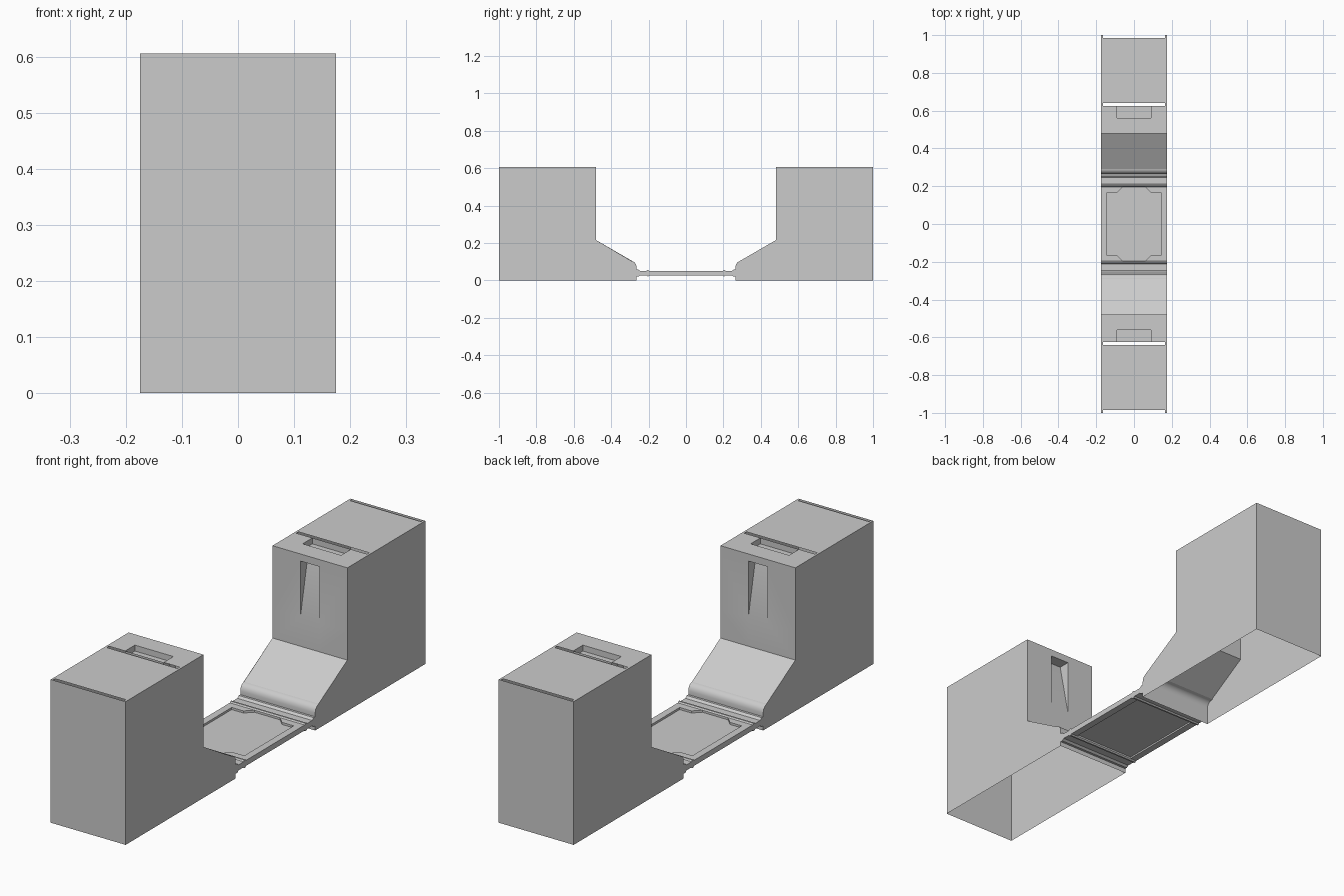
import bpy, bmesh, math
from mathutils import Vector

if "Cube" in bpy.data.objects:
    bpy.data.objects.remove(bpy.data.objects["Cube"])

grey = bpy.data.materials.new("plain_grey")
grey.diffuse_color = (0.6, 0.6, 0.6, 1)
grey.use_nodes = True
grey.node_tree.nodes["Principled BSDF"].inputs["Base Color"].default_value = grey.diffuse_color
W = 0.175    # half width
H = 0.605    # tower height


def finish(bm, name, flip=False):
    bmesh.ops.remove_doubles(bm, verts=bm.verts, dist=1e-5)
    if flip:
        bmesh.ops.reverse_faces(bm, faces=bm.faces)
    mesh = bpy.data.meshes.new(name)
    bm.to_mesh(mesh)
    bm.free()
    mesh.materials.append(grey)
    ob = bpy.data.objects.new(name, mesh)
    bpy.context.collection.objects.link(ob)
    return ob


def face(bm, pts):
    return bm.faces.new([bm.verts.new(p) for p in pts])


def grid(bm, us, vs, place, skip):
    """Flat wall of cells, leaving out the ones listed in skip."""
    for i in range(len(us) - 1):
        for j in range(len(vs) - 1):
            if (i, j) not in skip:
                face(bm, [place(us[a], vs[b]) for a, b in
                          ((i, j), (i + 1, j), (i + 1, j + 1), (i, j + 1))])


def pocket(bm, rim, floor):
    """Walls and floor of a recess; rim runs anticlockwise seen from outside."""
    for k in range(4):
        n = (k + 1) % 4
        pts = [rim[k], rim[n], floor[n], floor[k]]
        uniq = [p for m, p in enumerate(pts) if p not in pts[:m]]
        if len(uniq) > 2:
            face(bm, uniq)
    face(bm, floor)


def tower(s, name):
    bm = bmesh.new()

    def P(x, y, z):
        return (x, s * y, z)

    # sloped foot with a rounded lower edge
    lip = [(0.48, 0.215), (0.285, 0.1)]
    for k in range(1, 6):
        a = math.radians(60 + 24 * k)
        lip.append((0.295 + 0.03 * math.cos(a), 0.074 + 0.03 * math.sin(a)))
    lip += [(0.265, 0.06), (0.265, 0.0)]
    for (y0, z0), (y1, z1) in zip(lip, lip[1:]):
        face(bm, [P(-W, y0, z0), P(-W, y1, z1), P(W, y1, z1), P(W, y0, z0)])

    # side walls, open underneath
    outline = [(1.0, 0.0), (1.0, H), (0.48, H)] + lip
    face(bm, [P(W, y, z) for y, z in reversed(outline)])
    face(bm, [P(-W, y, z) for y, z in outline])

    # end wall
    face(bm, [P(W, 1, 0), P(-W, 1, 0), P(-W, 1, H), P(W, 1, H)])

    # top with two through slots and a shallow finger pocket
    xs = [-W, -0.165, -0.09, 0.09, 0.165, W]
    ys = [0.48, 0.56, 0.625, 0.64, 0.985, 1.0]
    holes = {(i, j) for i in (1, 2, 3) for j in (2, 4)} | {(2, 1)}
    grid(bm, xs, ys, lambda x, y: P(x, y, H), holes)
    rim = [(-0.09, 0.56), (0.09, 0.56), (0.09, 0.625), (-0.09, 0.625)]
    pocket(bm, [P(x, y, H) for x, y in rim], [P(x, y, H - 0.025) for x, y in rim])

    # inner wall with a wedge-shaped recess, deepest at its top
    grid(bm, [-W, -0.045, 0.045, W], [0.215, 0.335, 0.575, H],
         lambda x, z: P(x, 0.48, z), {(1, 1)})
    rim = [(-0.045, 0.335), (0.045, 0.335), (0.045, 0.575), (-0.045, 0.575)]
    pocket(bm, [P(x, 0.48, z) for x, z in rim],
           [P(x, 0.48 if z < 0.4 else 0.53, z) for x, z in rim])
    ob = finish(bm, name, s < 0)
    bpy.context.view_layer.objects.active = ob
    ob.select_set(True)
    bpy.ops.object.shade_smooth_by_angle(angle=math.radians(28))
    ob.select_set(False)


def prism(name, pts, place, lo, hi):
    """Extrudes a 2D outline between two levels."""
    bm = bmesh.new()
    f = face(bm, [place(u, v, lo) for u, v in pts])
    ext = bmesh.ops.extrude_face_region(bm, geom=[f])
    step = Vector(place(0, 0, hi)) - Vector(place(0, 0, lo))
    bmesh.ops.translate(bm, vec=step, verts=[g for g in ext["geom"]
                                           if isinstance(g, bmesh.types.BMVert)])
    bmesh.ops.recalc_face_normals(bm, faces=bm.faces)
    return finish(bm, name)


def flat(x, y, z):
    return (x, y, z)


def across(y, z, x):
    return (x, y, z)


tower(1, "back_tower")
tower(-1, "front_tower")

# linking tray: sunken panel inside a frame
prism("tray_panel", [(-0.15, -0.2), (0.15, -0.2), (0.15, 0.2), (-0.15, 0.2)], flat, 0.034, 0.041)
for s, side in ((1, "right"), (-1, "left")):
    prism("tray_rail_" + side, [(s * 0.145, -0.2), (s * W, -0.2), (s * W, 0.2), (s * 0.145, 0.2)],
          flat, 0.027, 0.05)

for t, end in ((1, "back"), (-1, "front")):
    # end bar with a small ridge, flaring into the tower foot
    bar = [(0.195, 0.027), (0.2, 0.022), (0.207, 0.022), (0.212, 0.027), (0.245, 0.027),
           (0.255, 0.02), (0.265, 0.02), (0.265, 0.058), (0.255, 0.058), (0.245, 0.05),
           (0.212, 0.05), (0.207, 0.055), (0.2, 0.055), (0.195, 0.05)]
    prism("tray_end_" + end, [(t * y, z) for y, z in bar], across, -W, W)
    # corner tabs
    for s, side in ((1, "right"), (-1, "left")):
        tab = [(0.145, 0.165), (0.09, 0.165), (0.06, 0.195), (0.145, 0.195)]
        prism("corner_tab_%s_%s" % (end, side), [(s * x, t * y) for x, y in tab], flat, 0.036, 0.05)
